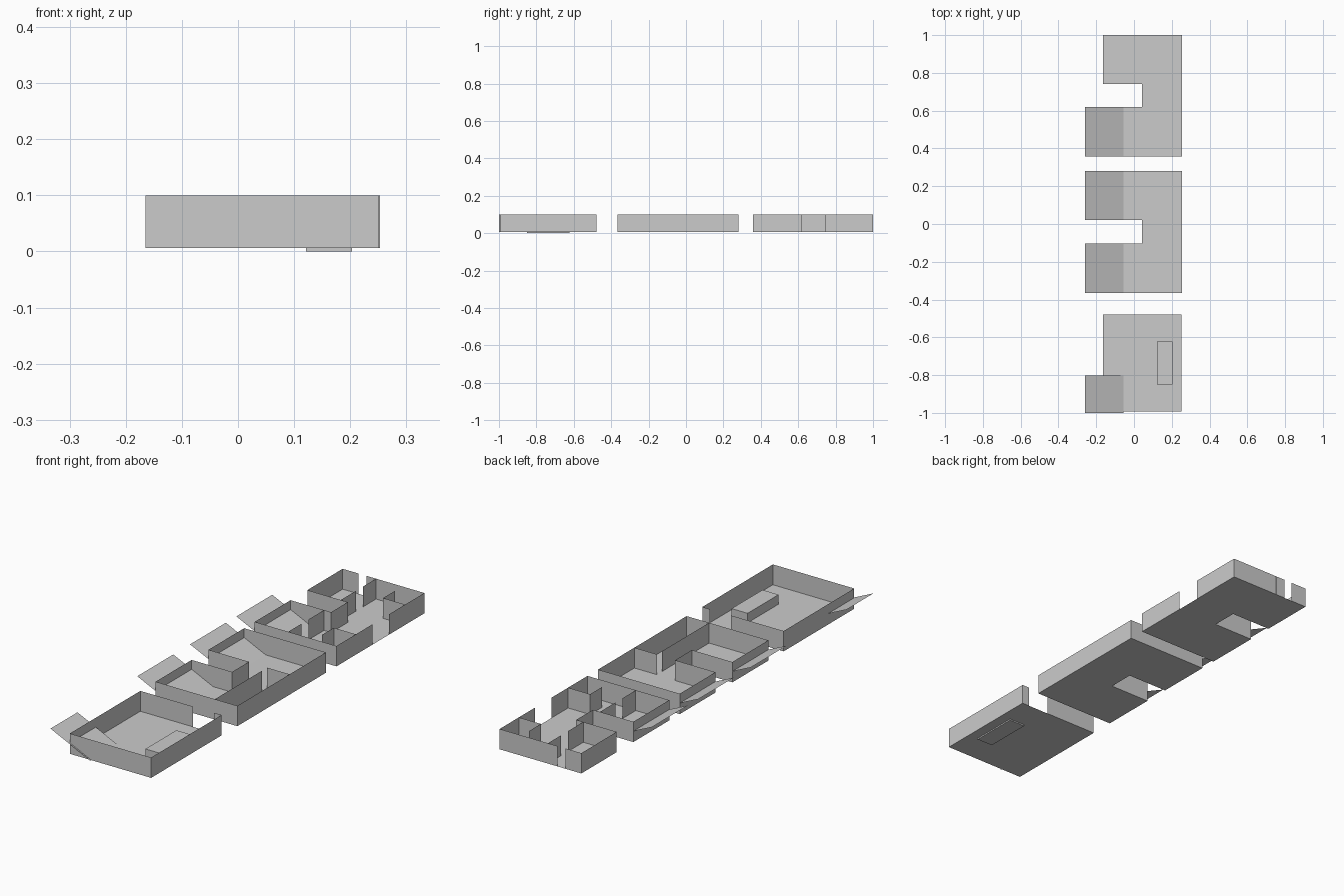
import bpy, bmesh

if "Cube" in bpy.data.objects:
    bpy.data.objects.remove(bpy.data.objects["Cube"])

Z0, Z1 = 0.006, 0.1      # floor level, wall top
L, N, R = -0.165, 0.042, 0.253   # left wall, notch wall, right wall


def make(name, polys):
    bm = bmesh.new()
    for p in polys:
        bm.faces.new([bm.verts.new(v) for v in p])
    bmesh.ops.remove_doubles(bm, verts=bm.verts, dist=1e-5)
    me = bpy.data.meshes.new(name)
    bm.to_mesh(me)
    bm.free()
    ob = bpy.data.objects.new(name, me)
    bpy.context.collection.objects.link(ob)
    return ob


def floor(name, pts):
    make(name, [[(x, y, Z0) for x, y in pts]])


def walls(name, *paths):
    # thin upright sheets following each plan path
    make(name, [[(*a, Z0), (*b, Z0), (*b, Z1), (*a, Z1)]
                for p in paths for a, b in zip(p, p[1:])])


def ramp(name, y0, y1):
    make(name, [[(-0.055, y0, Z0), (-0.055, y1, Z0), (-0.259, y1, Z1), (-0.259, y0, Z1)]])


def u_plan(y0, n0, n1, y1):
    # U-shaped outline starting at the front right corner
    return [(R, y0), (R, y1), (L, y1), (L, n1), (N, n1), (N, n0), (L, n0), (L, y0)]


# front unit: one room with a doorway in the back wall
fy, by, fr = -0.993, -0.478, 0.251
floor("front_floor", [(L, fy), (fr, fy), (fr, by), (L, by)])
walls("front_walls", [(0.105, by), (L, by), (L, fy), (fr, fy), (fr, by), (0.213, by)])
ramp("front_ramp", -1.0, -0.803)

# low block standing in the front unit
bpy.ops.mesh.primitive_cube_add(size=1, location=(0.162, -0.736, 0.025))
block = bpy.context.object
block.name = "low_block"
block.scale = (0.082, 0.226, 0.05)

# middle unit: U plan with one inner room
plan = u_plan(-0.366, -0.103, 0.02, 0.281)
floor("middle_floor", plan)
walls("middle_walls", plan + plan[:1])
walls("middle_partitions", [(0.138, -0.366), (0.138, -0.02)], [(0.138, 0.016), (R, 0.016)])
ramp("middle_ramp_front", -0.366, -0.103)
ramp("middle_ramp_back", 0.02, 0.281)

# back unit: U plan with entrance gaps in right and back walls
plan = u_plan(0.358, 0.62, 0.742, 1.0)
floor("back_floor", plan)
walls("back_walls",
      [(R, 0.742), (R, 1.0), (-0.042, 1.0)],
      [(-0.084, 1.0)] + plan[2:] + [plan[0], (R, 0.62)])
ramp("back_ramp", 0.358, 0.62)

# partitions mirrored about the middle of the back unit
mid = 0.68
for side, s in (("front", -1), ("back", 1)):
    walls("back_partitions_" + side,
          [(0.006, mid + s * 0.062), (0.006, mid + s * 0.172)],
          [(0.006, mid + s * 0.225), (0.006, mid + s * 0.321)],
          [(R, mid + s * 0.18), (0.14, mid + s * 0.18), (0.14, mid + s * 0.268)])
